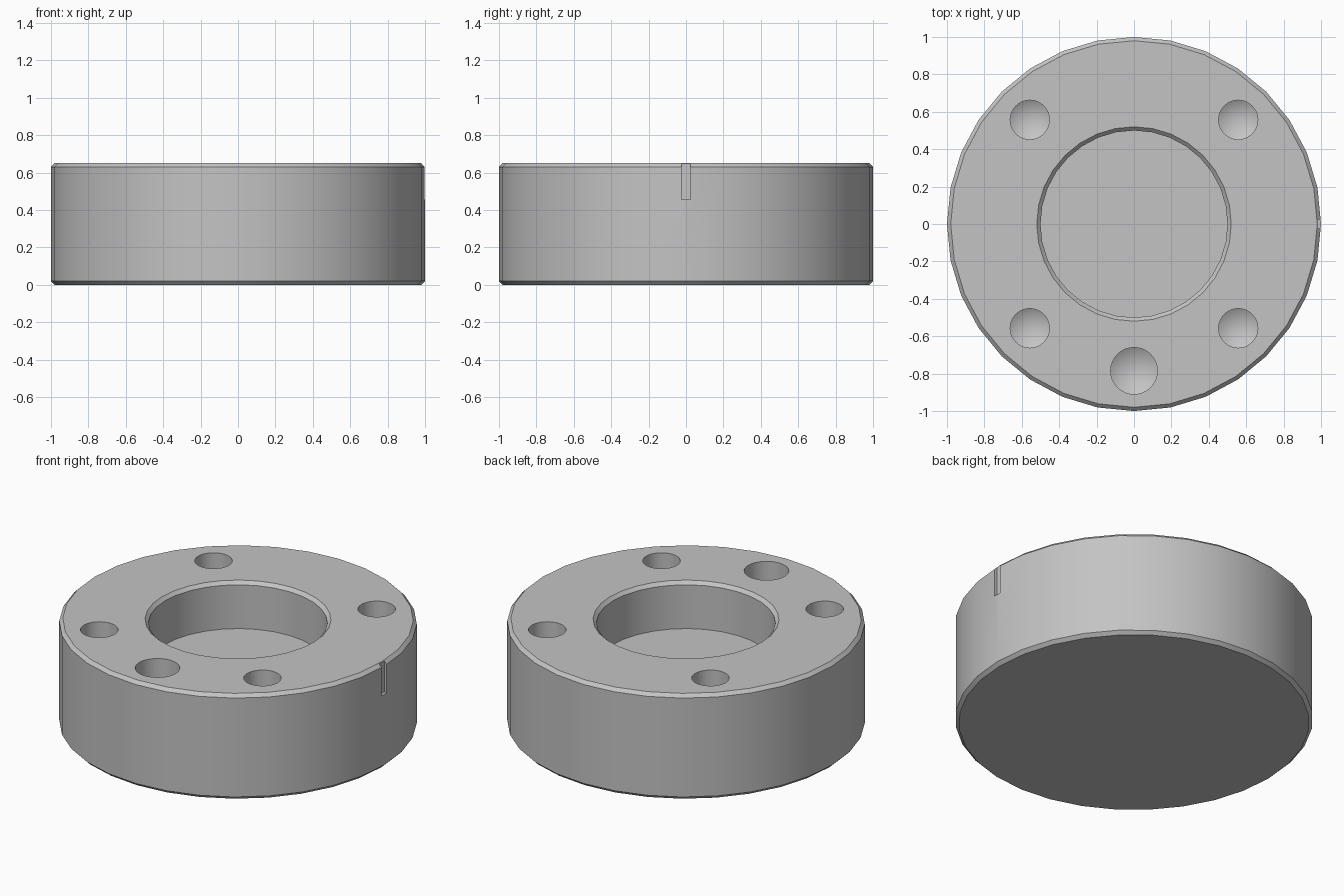
import bpy, bmesh, math

# Remove the default cube only
cube = bpy.data.objects.get("Cube")
if cube:
    bpy.data.objects.remove(cube, do_unlink=True)

HEIGHT, CHAMFER = 0.65, 0.02
BORE_RADIUS, BORE_FLOOR = 0.50, 0.36

grey = bpy.data.materials.new("machined_grey")
grey.use_nodes = True
colour = (0.55, 0.55, 0.55, 1)
grey.diffuse_color = colour
grey.node_tree.nodes["Principled BSDF"].inputs["Base Color"].default_value = colour


def make_object(name, bm):
    bmesh.ops.recalc_face_normals(bm, faces=bm.faces)
    mesh = bpy.data.meshes.new(name)
    bm.to_mesh(mesh)
    bm.free()
    obj = bpy.data.objects.new(name, mesh)
    mesh.materials.append(grey)
    bpy.context.collection.objects.link(obj)
    return obj


def lathe(name, profile, sides, location=(0, 0, 0)):
    """Turn a (radius, height) profile that starts and ends on the axis."""
    bm = bmesh.new()
    verts = [bm.verts.new((r, 0, z)) for r, z in profile]
    edges = [bm.edges.new(pair) for pair in zip(verts, verts[1:])]
    bmesh.ops.spin(bm, geom=verts + edges, cent=(0, 0, 0), axis=(0, 0, 1),
                   angle=math.tau, steps=sides, use_duplicate=False)
    bmesh.ops.remove_doubles(bm, verts=bm.verts, dist=1e-4)
    bmesh.ops.dissolve_limit(bm, angle_limit=math.radians(1),
                             verts=bm.verts, edges=bm.edges)
    obj = make_object(name, bm)
    obj.location = location
    return obj


def drill(name, x, y, radius, depth):
    """Cutter with a straight wall and a conical drill point."""
    tip = radius * math.tan(math.radians(31))
    profile = [(0, -depth - tip), (radius, -depth), (radius, 0.1), (0, 0.1)]
    return lathe(name, profile, 32, (x, y, HEIGHT))


# Round body with chamfered rims and a blind bore
body = lathe("flange_body", [
    (0, 0), (1 - CHAMFER, 0), (1, CHAMFER),
    (1, HEIGHT - CHAMFER), (1 - CHAMFER, HEIGHT),
    (BORE_RADIUS + CHAMFER, HEIGHT), (BORE_RADIUS, HEIGHT - CHAMFER),
    (BORE_RADIUS, BORE_FLOOR), (0, BORE_FLOOR)], 32)

# Four bolt holes and one larger locating hole
cutters = [drill("bolt_hole_cutter", sx * 0.557, sy * 0.557, 0.105, 0.3)
           for sx in (-1, 1) for sy in (-1, 1)]
cutters.append(drill("locating_hole_cutter", 0, -0.785, 0.125, 0.3))

# Shallow index slot in the left side
bm = bmesh.new()
bmesh.ops.create_cube(bm, size=1)
bmesh.ops.scale(bm, vec=(0.1, 0.05, 0.3), verts=bm.verts)
slot = make_object("index_slot_cutter", bm)
slot.location = (1.031, 0, 0.605)
cutters.append(slot)

# Cut everything out of the body
bpy.ops.object.select_all(action="DESELECT")
bpy.context.view_layer.objects.active = body
body.select_set(True)
for cutter in cutters:
    cutter.hide_render = True
    mod = body.modifiers.new(cutter.name, "BOOLEAN")
    mod.operation = "DIFFERENCE"
    mod.solver = "EXACT"
    mod.object = cutter
    bpy.ops.object.modifier_apply(modifier=mod.name)
for cutter in cutters:
    bpy.data.objects.remove(cutter, do_unlink=True)

bpy.ops.object.shade_smooth_by_angle(angle=math.radians(25))
